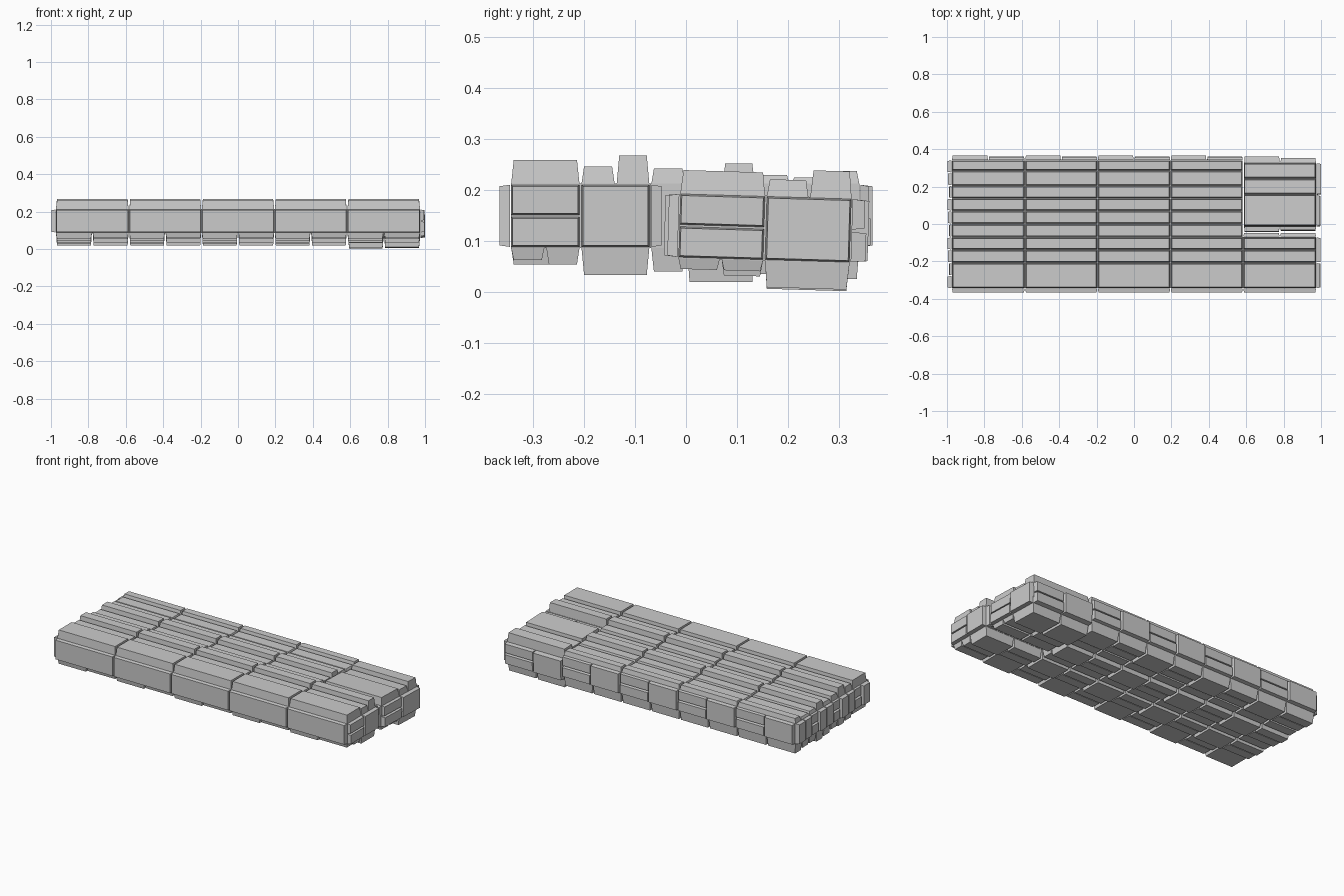
import bpy, bmesh, math
from mathutils import Matrix, Vector

cube = bpy.data.objects.get("Cube")
if cube:
    bpy.data.objects.remove(cube, do_unlink=True)

grey = bpy.data.materials.new("hull grey")
grey.use_nodes = True
COLOUR = (0.6, 0.6, 0.6, 1)
grey.diffuse_color = COLOUR
grey.node_tree.nodes["Principled BSDF"].inputs["Base Color"].default_value = COLOUR

GAP = 0.002
MODULES = [-0.975, -0.583, -0.195, 0.195, 0.583, 0.975]
HALVES = sorted(MODULES + [(a + b) / 2 for a, b in zip(MODULES, MODULES[1:])])
LOW, HIGH = 0.087, 0.213
TILT = Matrix.Translation((0, 0.155, 0.126)) @ Matrix.Rotation(math.radians(-1.7), 4, 'X')


def spans(cuts):
    return list(zip(cuts, cuts[1:]))


def plate(bm, axis, u, v, base, tip, taper=0.005):
    """Tapered plate facing along an axis; u and v span the other two axes."""
    others = [i for i in range(3) if i != axis]
    rings = []
    for level, inset in ((base, GAP), (tip, GAP + taper)):
        ring = []
        for a, b in ((0, 0), (1, 0), (1, 1), (0, 1)):
            p = Vector((0, 0, 0))
            p[axis] = level
            p[others[0]] = u[a] + (inset if a == 0 else -inset)
            p[others[1]] = v[b] + (inset if b == 0 else -inset)
            ring.append(bm.verts.new(p))
        rings.append(ring)
    bm.faces.new(rings[0])
    bm.faces.new(rings[1])
    for i in range(4):
        j = (i + 1) % 4
        bm.faces.new((rings[0][i], rings[0][j], rings[1][j], rings[1][i]))


def finish(name, bm, matrix=None):
    bmesh.ops.recalc_face_normals(bm, faces=bm.faces)
    if matrix:
        bm.transform(matrix)
    mesh = bpy.data.meshes.new(name)
    bm.to_mesh(mesh)
    bm.free()
    mesh.materials.append(grey)
    bpy.context.collection.objects.link(bpy.data.objects.new(name, mesh))


def box(name, x, y, z, matrix=None):
    bm = bmesh.new()
    plate(bm, 2, x, y, z[0], z[1], 0)
    finish(name, bm, matrix)


# Solid cores: the long hull and the narrower front section at the end
box("hull_core", (-0.975, 0.583), (-0.345, 0.342), (LOW, HIGH))
box("front_end_core", (0.57, 0.975), (-0.345, -0.068), (LOW, HIGH))

# Lengthwise top strips with stepped heights
rows = [-0.345, -0.207, -0.138, -0.07, 0, 0.07, 0.137, 0.205, 0.285, 0.342]
tops = [0.26, 0.247, 0.268, 0.243, 0.232, 0.253, 0.23, 0.225, 0.238]
bm = bmesh.new()
for y, top in zip(spans(rows), tops):
    for x in spans(MODULES):
        if x[1] < 0.6 or y[1] < -0.06:
            plate(bm, 2, x, y, HIGH, top)
finish("top_strips", bm)

# Underside plates: whole squares and halves in a staggered pattern
under_rows = [-0.345, -0.207, -0.07, 0, 0.137, 0.205, 0.342]
bottoms = [0.055, 0.034, 0.041, 0.02, 0.036, 0.026]
bm = bmesh.new()
for r, (y, bottom) in enumerate(zip(spans(under_rows), bottoms)):
    for k, x in enumerate(spans(HALVES)):
        if x[1] > 0.6 and y[1] > -0.06:
            continue
        if (k + r) % 2 and y[1] - y[0] > 0.1:
            mid = sum(y) / 2
            plate(bm, 2, x, (y[0], mid), LOW, bottom + 0.008)
            plate(bm, 2, x, (mid, y[1]), LOW, bottom)
        else:
            plate(bm, 2, x, y, LOW, bottom)
finish("underside_plates", bm)

# Front wall panels
bm = bmesh.new()
for x in spans(MODULES):
    plate(bm, 1, x, (LOW, HIGH), -0.345, -0.366, 0.003)
finish("front_panels", bm)


def rear_panels(bm, modules, z, base, depth):
    middle = sum(z) / 2
    for a, b in spans(modules):
        half = (a + b) / 2
        plate(bm, 1, (a, half), z, base, base + depth, 0.003)
        plate(bm, 1, (half, b), (z[0], middle), base, base + depth - 0.004, 0.003)
        plate(bm, 1, (half, b), (middle, z[1]), base, base + depth - 0.008, 0.003)


bm = bmesh.new()
rear_panels(bm, MODULES[:-1], (LOW, HIGH), 0.342, 0.024)
finish("rear_panels", bm)

# Upright panels on the right-hand end
bm = bmesh.new()
end_rows = [-0.345, -0.276, -0.207, -0.138, -0.07, 0, 0.07, 0.137, 0.205, 0.274, 0.342]
for k, y in enumerate(spans(end_rows)):
    tip = -0.998 + 0.004 * (k * 2 % 3)
    if k % 3 == 1:
        plate(bm, 0, y, (LOW, 0.15), -0.975, tip, 0.003)
        plate(bm, 0, y, (0.15, HIGH), -0.975, tip + 0.004, 0.003)
    else:
        plate(bm, 0, y, (LOW, HIGH), -0.975, tip, 0.003)
finish("right_end_panels", bm)

# Panels on the left-hand end of the front section, and on its inner wall
bm = bmesh.new()
plate(bm, 0, (-0.345, -0.207), (LOW, 0.15), 0.975, 0.996, 0.003)
plate(bm, 0, (-0.345, -0.207), (0.15, HIGH), 0.975, 0.994, 0.003)
plate(bm, 0, (-0.207, -0.07), (LOW, HIGH), 0.975, 0.998, 0.003)
for x in spans([0.583, 0.78, 0.975]):
    plate(bm, 1, x, (LOW, HIGH), -0.068, -0.048, 0.003)
finish("front_end_panels", bm)

# Tilted rear end block, built level around its own centre
END = [0.587, 0.78, 0.975]
FLOOR, ROOF = -0.064, 0.064
box("tilted_core", (0.585, 0.975), (-0.17, 0.17), (FLOOR, ROOF), TILT)

bm = bmesh.new()
x = (0.585, 0.975)
for y, top in (((-0.17, 0), 0.109), ((0, 0.085), 0.096), ((0.085, 0.17), 0.116)):
    plate(bm, 2, x, y, ROOF, top)
finish("tilted_top_strips", bm, TILT)

bm = bmesh.new()
for k, x in enumerate(spans(END)):
    plate(bm, 2, x, (0, 0.17), FLOOR, -0.119 + 0.003 * k)
    plate(bm, 2, x, (-0.17, -0.085), FLOOR, -0.085)
    plate(bm, 2, x, (-0.085, 0), FLOOR, -0.095 + 0.01 * k)
    plate(bm, 1, x, (FLOOR, ROOF), -0.17, -0.197 + 0.007 * k, 0.003)
rear_panels(bm, [0.587, 0.975], (FLOOR, ROOF), 0.17, 0.033)
finish("tilted_side_plates", bm, TILT)

bm = bmesh.new()
plate(bm, 0, (-0.17, 0), (FLOOR, 0), 0.975, 0.996, 0.003)
plate(bm, 0, (-0.17, 0), (0, ROOF), 0.975, 0.992, 0.003)
plate(bm, 0, (0, 0.17), (FLOOR, ROOF), 0.975, 0.999, 0.003)
finish("tilted_end_panels", bm, TILT)
